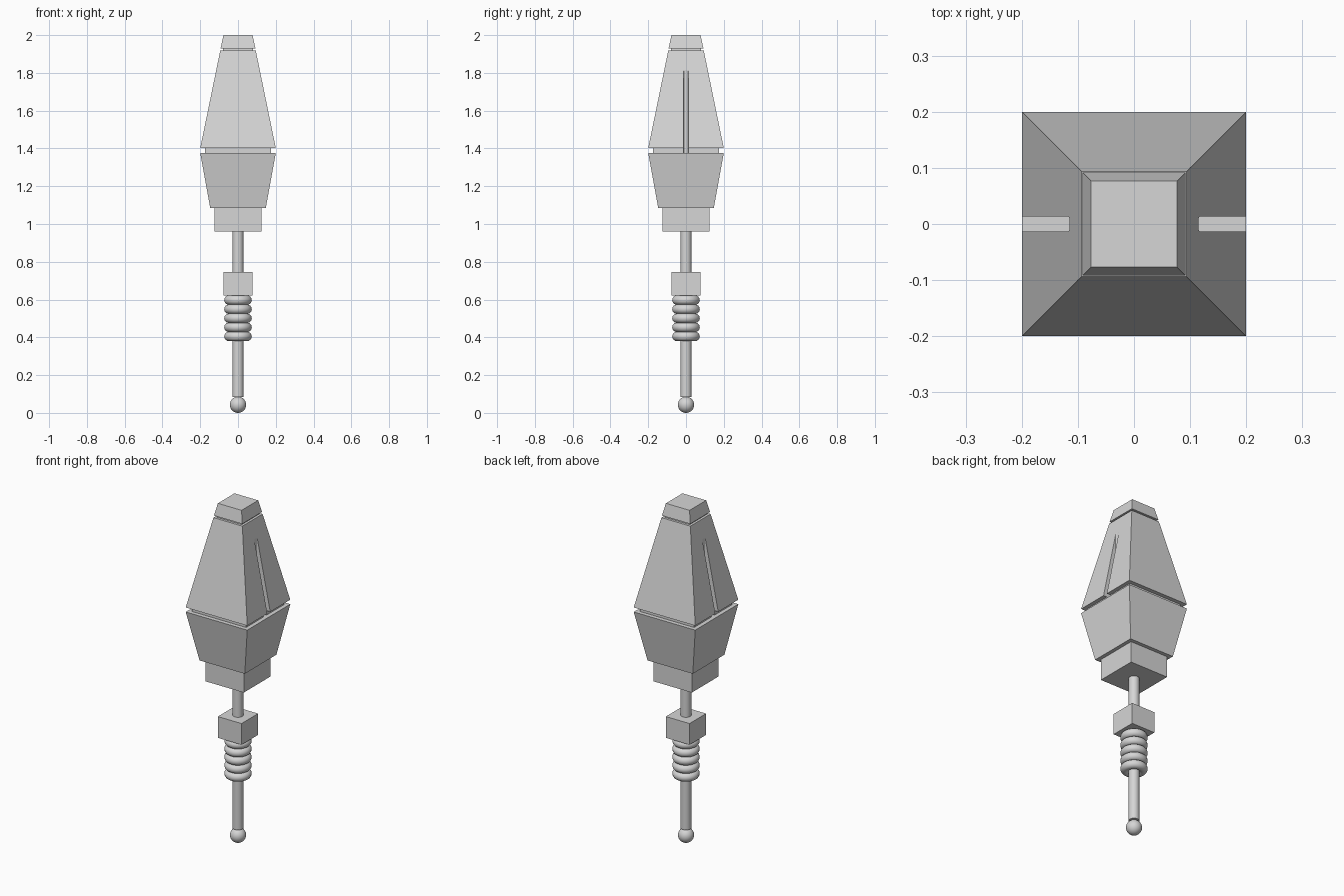
import bpy

cube = bpy.data.objects.get("Cube")
if cube:
    bpy.data.objects.remove(cube, do_unlink=True)

grey = bpy.data.materials.new("plain grey")
grey.use_nodes = True
grey.diffuse_color = (0.67, 0.67, 0.67, 1)
grey.node_tree.nodes["Principled BSDF"].inputs["Base Color"].default_value = grey.diffuse_color


def finish(name, smooth=False):
    ob = bpy.context.object
    ob.name = ob.data.name = name
    ob.data.materials.append(grey)
    if smooth:
        bpy.ops.object.shade_smooth_by_angle()
    return ob


def block(name, z0, z1, half0, half1):
    """Square block whose half width runs from half0 at z0 to half1 at z1."""
    bpy.ops.mesh.primitive_cube_add(size=2)
    ob = finish(name)
    for v in ob.data.vertices:
        low = v.co.z < 0
        half = half0 if low else half1
        v.co = (v.co.x * half, v.co.y * half, z0 if low else z1)
    return ob


def slot_cutter(side):
    """Upright bar with rounded corners, open toward the outside."""
    bpy.ops.mesh.primitive_cube_add(size=1)
    ob = bpy.context.object
    for v in ob.data.vertices:
        v.co = (side * (0.115 if v.co.x < 0 else 0.3), v.co.y * 0.027,
                1.3 if v.co.z < 0 else 1.9)
    if side < 0:
        ob.data.flip_normals()
    bevel = ob.modifiers.new("round", 'BEVEL')
    bevel.width, bevel.segments = 0.004, 3
    ob.hide_render = True
    return ob


# Head: tapered blocks stacked around recessed bands
block("base_block", 0.96, 1.085, 0.125, 0.125)
block("lower_head", 1.085, 1.376, 0.147, 0.2)
band = block("middle_band", 1.376, 1.402, 0.176, 0.176)
upper = block("upper_head", 1.402, 1.918, 0.2, 0.094)
block("cap_neck", 1.918, 1.93, 0.08, 0.08)
block("cap", 1.93, 2.0, 0.092, 0.077)

# Upright slots in both sides of the upper head and band
cutters = [slot_cutter(s) for s in (-1, 1)]
for ob in (band, upper):
    bpy.context.view_layer.objects.active = ob
    for cutter in cutters:
        cut = ob.modifiers.new("slot", 'BOOLEAN')
        cut.operation, cut.solver, cut.object = 'DIFFERENCE', 'EXACT', cutter
        bpy.ops.object.modifier_apply(modifier=cut.name)
for cutter in cutters:
    bpy.data.objects.remove(cutter, do_unlink=True)

# Shaft with collar block
bpy.ops.mesh.primitive_cylinder_add(vertices=32, radius=0.029, depth=0.88, location=(0, 0, 0.525))
finish("shaft", True)
block("collar", 0.622, 0.747, 0.077, 0.077)

# Stack of rings below the collar
for i in range(5):
    bpy.ops.mesh.primitive_torus_add(major_radius=0.048, minor_radius=0.025, major_segments=40,
                                     minor_segments=16, location=(0, 0, 0.405 + i * 0.048))
    finish(f"ring_{i + 1}", True)

# Ball tip
bpy.ops.mesh.primitive_uv_sphere_add(segments=32, ring_count=16, radius=0.043, location=(0, 0, 0.043))
finish("ball_tip", True)
